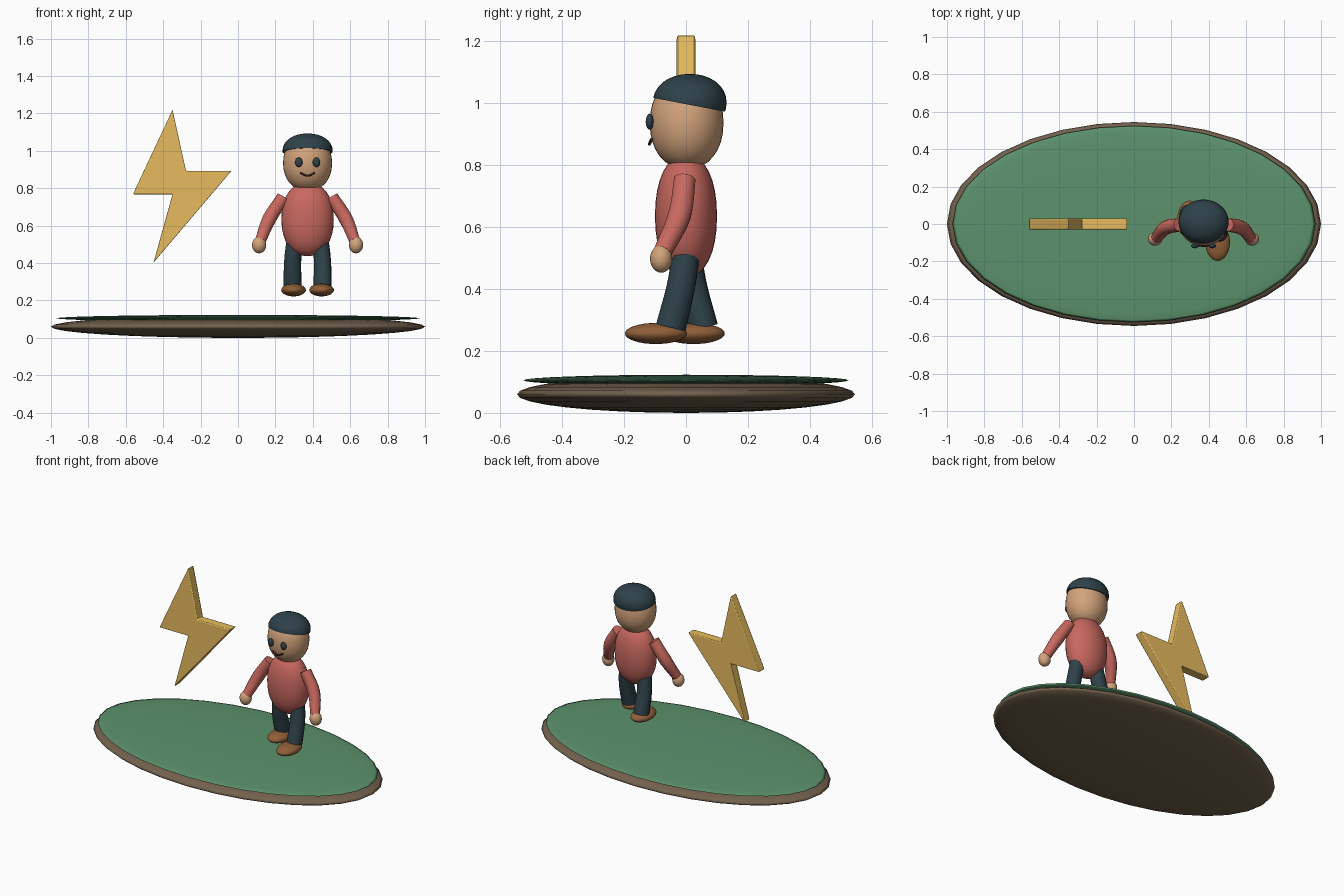
import bpy, bmesh, math
from mathutils import Vector

if "Cube" in bpy.data.objects:
    bpy.data.objects.remove(bpy.data.objects["Cube"])


def material(name, rgb):
    m = bpy.data.materials.new(name)
    m.diffuse_color = (*rgb, 1)
    m.use_nodes = True
    m.node_tree.nodes["Principled BSDF"].inputs["Base Color"].default_value = m.diffuse_color
    return m


EARTH = material("earth", (0.17, 0.12, 0.075))
GRASS = material("grass", (0.107, 0.29, 0.15))
GOLD = material("gold", (0.80, 0.50, 0.115))
SKIN = material("skin", (0.65, 0.37, 0.20))
SHIRT = material("shirt", (0.58, 0.14, 0.115))
DARK = material("dark", (0.027, 0.054, 0.067))
LEATHER = material("leather", (0.28, 0.115, 0.04))
LIP = material("lip", (0.07, 0.02, 0.012))


def finish(name, bm, mat, angle=40):
    me = bpy.data.meshes.new(name)
    bmesh.ops.recalc_face_normals(bm, faces=bm.faces)
    bm.to_mesh(me)
    bm.free()
    ob = bpy.data.objects.new(name, me)
    bpy.context.collection.objects.link(ob)
    me.materials.append(mat)
    shade(ob, angle)
    return ob


def shade(ob, angle=40):
    bpy.ops.object.select_all(action='DESELECT')
    ob.select_set(True)
    bpy.context.view_layer.objects.active = ob
    bpy.ops.object.shade_smooth_by_angle(angle=math.radians(angle))


def blob(name, loc, radii, mat, n=2.0, seg=32, cut=None):
    """Ellipsoid; n above 2 makes the vertical profile boxier; cut = (point, normal) removes the far side."""
    bm = bmesh.new()
    bmesh.ops.create_uvsphere(bm, u_segments=seg, v_segments=seg // 2, radius=1)
    for v in bm.verts:
        c = v.co
        r = math.hypot(c.x, c.y)
        k = r ** (2 / n) / r if r > 1e-5 else 0
        z = math.copysign(abs(c.z) ** (2 / n), c.z)
        v.co = (loc[0] + c.x * k * radii[0], loc[1] + c.y * k * radii[1], loc[2] + z * radii[2])
    if cut:
        geom = bm.verts[:] + bm.edges[:] + bm.faces[:]
        bmesh.ops.bisect_plane(bm, geom=geom, plane_co=cut[0], plane_no=cut[1], clear_inner=True)
        bmesh.ops.holes_fill(bm, edges=[e for e in bm.edges if e.is_boundary], sides=0)
    return finish(name, bm, mat, 40 if cut else 180)


def tube(name, points, radii, mat):
    """Tapered round limb through the given points."""
    cu = bpy.data.curves.new(name, 'CURVE')
    cu.dimensions = '3D'
    cu.bevel_depth = 1
    cu.bevel_resolution = 4
    cu.resolution_u = 8
    cu.use_fill_caps = True
    sp = cu.splines.new('BEZIER')
    sp.bezier_points.add(len(points) - 1)
    for bp, p, r in zip(sp.bezier_points, points, radii):
        bp.co = p
        bp.radius = r
        bp.handle_left_type = bp.handle_right_type = 'AUTO'
    ob = bpy.data.objects.new(name, cu)
    bpy.context.collection.objects.link(ob)
    cu.materials.append(mat)
    bpy.ops.object.select_all(action='DESELECT')
    ob.select_set(True)
    bpy.context.view_layer.objects.active = ob
    bpy.ops.object.convert(target='MESH')
    ob = bpy.context.view_layer.objects.active
    ob.name = name
    shade(ob)


# Ground island
blob("earth_base", (0, 0, 0.06), (1, 0.545, 0.06), EARTH)
blob("grass_top", (0, 0, 0.105), (0.97, 0.525, 0.018), GRASS)

# Floating lightning bolt
outline = [(-0.35, 1.22), (-0.278, 0.893), (-0.035, 0.893),
           (-0.452, 0.402), (-0.35, 0.768), (-0.562, 0.768)]
bm = bmesh.new()
face = bm.faces.new([bm.verts.new((x, -0.03, z)) for x, z in outline])
ext = bmesh.ops.extrude_face_region(bm, geom=[face])
bmesh.ops.translate(bm, vec=(0, 0.06, 0), verts=[g for g in ext["geom"] if isinstance(g, bmesh.types.BMVert)])
bolt = finish("lightning_bolt", bm, GOLD, 30)
bev = bolt.modifiers.new("soft_edges", 'BEVEL')
bev.width = 0.005
bev.segments = 2

# Torso, head and hair
CX = 0.372
blob("torso", (CX, 0, 0.635), (0.14, 0.1, 0.198), SHIRT, 2.2)
blob("head", (CX, 0.002, 0.935), (0.131, 0.119, 0.15), SKIN, 2.15)
blob("hair", (CX, 0.012, 1.0), (0.134, 0.119, 0.093), DARK, 2.1,
     cut=(Vector((CX, 0.012, 0.993)), Vector((0, 0.19, 1))))

# Smile
tube("mouth", [(CX - 0.038, -0.111, 0.882), (CX, -0.118, 0.867), (CX + 0.038, -0.111, 0.882)],
     [0.005] * 3, LIP)

# Paired parts: s is the side, right leg steps forward
for s, side in ((-1, "left"), (1, "right")):
    blob(side + "_eye", (CX + s * 0.047, -0.117, 0.939), (0.02, 0.013, 0.026), DARK, seg=16)
    tube(side + "_arm",
         [(CX + s * 0.13, -0.004, 0.752), (CX + s * 0.205, -0.022, 0.635), (CX + s * 0.252, -0.075, 0.52)],
         [0.036, 0.038, 0.03], SHIRT)
    blob(side + "_hand", (CX + s * 0.259, -0.08, 0.497), (0.038, 0.036, 0.045), SKIN, seg=24)
    ankle = 0.003 - s * 0.052
    tube(side + "_leg",
         [(CX + s * 0.065, 0.003, 0.54), (CX + s * 0.079, 0.003 - s * 0.017, 0.42), (CX + s * 0.08, ankle, 0.275)],
         [0.045, 0.046, 0.049], DARK)
    blob(side + "_shoe", (CX + s * 0.075, -0.036 - s * 0.061, 0.256), (0.066, 0.1, 0.034), LEATHER)
